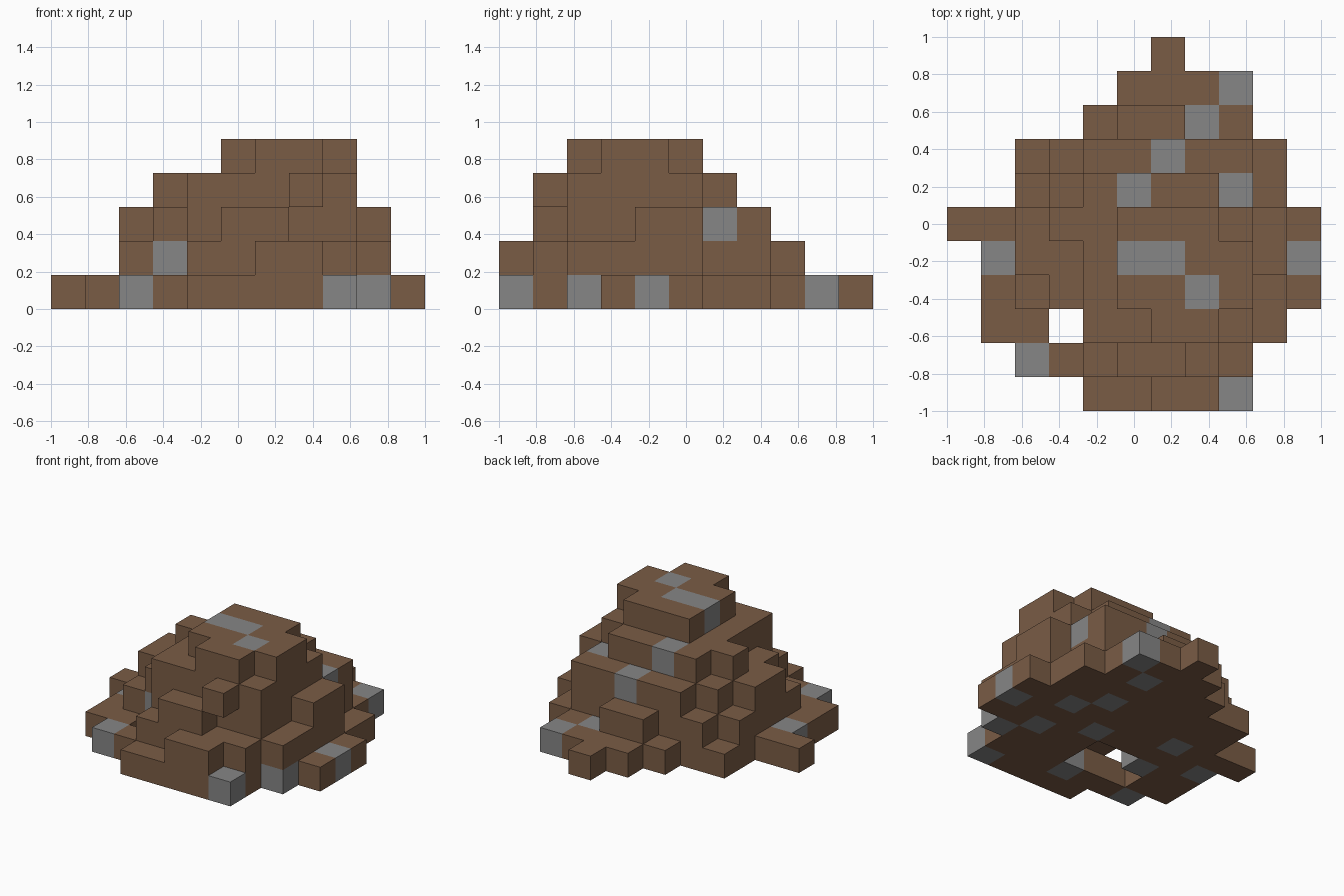
import bpy
import bmesh
from mathutils import Vector

default_cube = bpy.data.objects.get("Cube")
if default_cube:
    bpy.data.objects.remove(default_cube, do_unlink=True)


def make_material(name, colour):
    material = bpy.data.materials.new(name)
    material.use_nodes = True
    material.diffuse_color = colour
    shader = next(n for n in material.node_tree.nodes if n.type == "BSDF_PRINCIPLED")
    shader.inputs["Base Color"].default_value = colour
    return material


earth = make_material("brown earth", (0.195, 0.107, 0.06, 1))
stone = make_material("grey stone", (0.238, 0.238, 0.238, 1))

# Stepped mound: block heights, one string per row from front to back
HEIGHTS = (
    "....11221..",
    "..1123342..",
    ".11.445542.",
    ".1234555521",
    ".1334555531",
    "11344555431",
    "..23444431.",
    "..12333331.",
    "....12211..",
    ".....1111..",
    "......1....",
)
SIZE = 2 / len(HEIGHTS)

blocks = {
    (column, row, level)
    for row, line in enumerate(HEIGHTS)
    for column, height in enumerate(line) if height != "."
    for level in range(int(height))
}

# Hollow under the mound and the gap below the front ledge
hollow = {(4, 2, 0), (5, 2, 0), (4, 3, 0), (5, 3, 0)}
ledge_gap = {(7, 1, 2)}
blocks -= hollow | ledge_gap

# Stones scattered among the earth, grouped by level as (column, row)
STONES = (
    ((8, 0), (2, 1), (5, 1), (9, 2), (3, 3), (8, 3), (1, 4), (6, 4), (10, 4),
     (3, 5), (8, 5), (7, 6), (7, 8), (8, 9)),
    ((3, 3), (5, 3)),
    ((6, 7), (8, 6)),
    ((5, 6),),
    ((5, 4), (6, 4), (7, 3)),
)
stones = {(c, r, level) for level, spots in enumerate(STONES) for c, r in spots}


def add_block_side(bm, cell, axis, sign):
    """Add one square side of a block, wound so that it faces outward."""
    normal, u, v = Vector(), Vector(), Vector()
    normal[axis] = sign
    u[(axis + 1) % 3] = 1
    v[(axis + 2) % 3] = sign
    middle = Vector(cell) + Vector((0.5, 0.5, 0.5)) + normal / 2
    corners = [middle + (u * a + v * b) / 2
               for a, b in ((-1, -1), (1, -1), (1, 1), (-1, 1))]
    face = bm.faces.new([bm.verts.new(corner * SIZE - Vector((1, 1, 0)))
                         for corner in corners])
    face.material_index = int(cell in stones)


# Only the exposed sides become faces
bm = bmesh.new()
for cell in sorted(blocks):
    for axis in range(3):
        for sign in (-1, 1):
            neighbour = list(cell)
            neighbour[axis] += sign
            if tuple(neighbour) not in blocks:
                add_block_side(bm, cell, axis, sign)
bmesh.ops.remove_doubles(bm, verts=bm.verts, dist=SIZE / 100)

mesh = bpy.data.meshes.new("earth_mound")
bm.to_mesh(mesh)
bm.free()
mesh.materials.append(earth)
mesh.materials.append(stone)
mound = bpy.data.objects.new("earth_mound", mesh)
bpy.context.collection.objects.link(mound)
